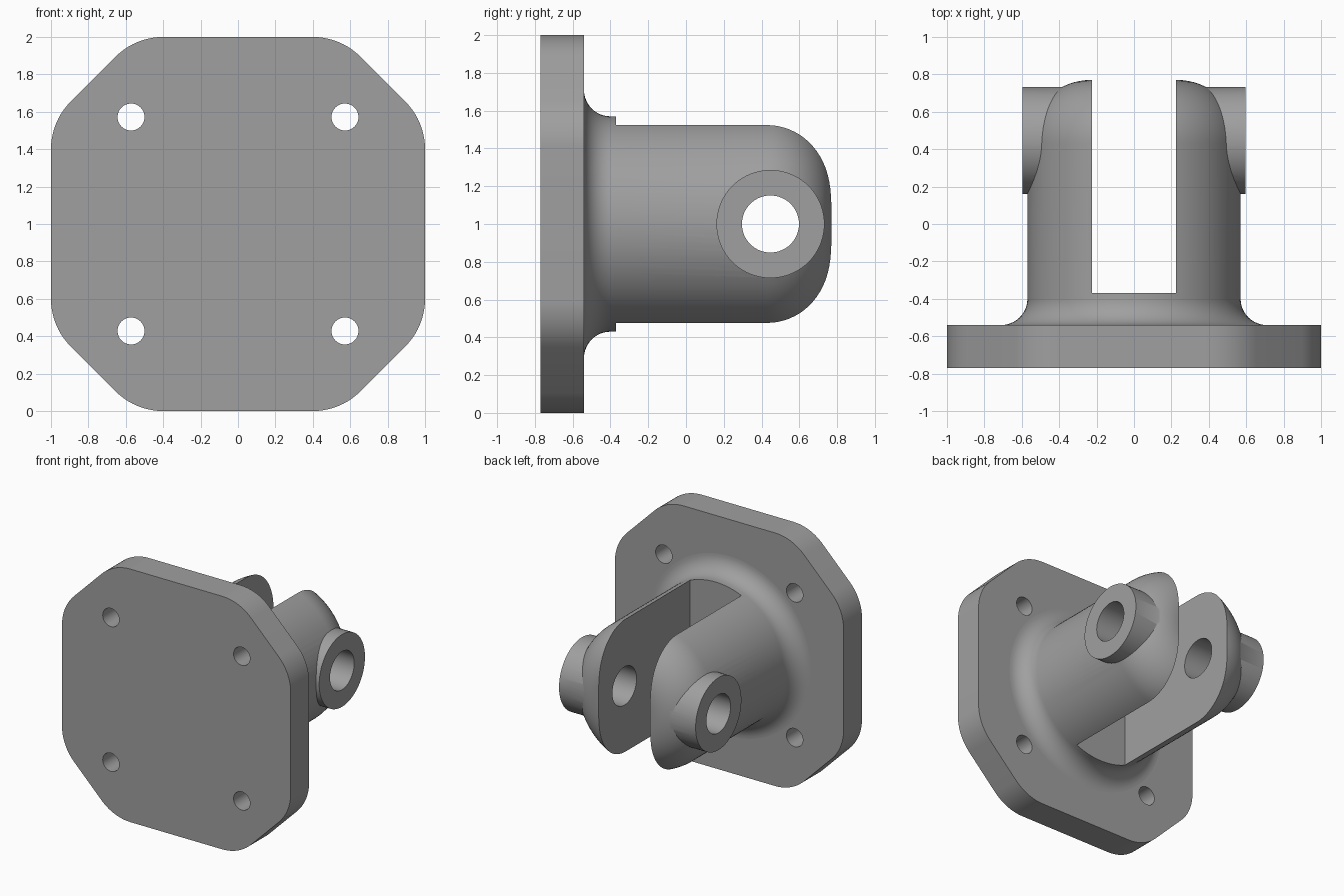
import bpy, bmesh, math
from mathutils import Matrix, Vector

if "Cube" in bpy.data.objects:
    bpy.data.objects.remove(bpy.data.objects["Cube"])

grey = bpy.data.materials.new("steel_grey")
grey.diffuse_color = (0.35, 0.35, 0.35, 1)
grey.use_nodes = True
grey.node_tree.nodes["Principled BSDF"].inputs["Base Color"].default_value = grey.diffuse_color


def make_object(name, bm):
    bmesh.ops.recalc_face_normals(bm, faces=bm.faces)
    mesh = bpy.data.meshes.new(name)
    bm.to_mesh(mesh)
    bm.free()
    mesh.materials.append(grey)
    ob = bpy.data.objects.new(name, mesh)
    bpy.context.collection.objects.link(ob)
    return ob


def cylinder(name, radius, start, end, segments=64):
    """Closed cylinder between two points."""
    a, b = Vector(start), Vector(end)
    bm = bmesh.new()
    turn = (b - a).to_track_quat('Z', 'Y').to_matrix().to_4x4()
    bmesh.ops.create_cone(bm, cap_ends=True, segments=segments, radius1=radius,
                          radius2=radius, depth=(b - a).length,
                          matrix=Matrix.Translation((a + b) / 2) @ turn)
    return make_object(name, bm)


def combine(ob, tool, operation):
    """Apply a boolean and remove the tool object."""
    tool.hide_render = True
    mod = ob.modifiers.new("bool", 'BOOLEAN')
    mod.operation, mod.solver, mod.object = operation, 'EXACT', tool
    bpy.ops.object.select_all(action='DESELECT')
    bpy.context.view_layer.objects.active = ob
    ob.select_set(True)
    bpy.ops.object.modifier_apply(modifier=mod.name)
    bpy.data.objects.remove(tool)


def smooth(ob):
    bpy.ops.object.select_all(action='DESELECT')
    bpy.context.view_layer.objects.active = ob
    ob.select_set(True)
    bpy.ops.object.shade_smooth_by_angle(angle=math.radians(30))


def arc(cx, cy, r, a0, a1, n):
    angles = [math.radians(a0 + (a1 - a0) * i / n) for i in range(n + 1)]
    return [(cx + r * math.cos(a), cy + r * math.sin(a)) for a in angles]


# Flange plate: octagon with rounded corners
quarter = arc(0.64, 0.4, 0.36, 0, 45, 10) + arc(0.4, 0.64, 0.36, 45, 90, 10)
outline = []
for k in range(4):
    c, s = round(math.cos(k * math.pi / 2)), round(math.sin(k * math.pi / 2))
    outline += [(c * x - s * z, s * x + c * z) for x, z in quarter]
bm = bmesh.new()
face = bm.faces.new([bm.verts.new((x, -0.77, 1 + z)) for x, z in outline])
extruded = bmesh.ops.extrude_face_region(bm, geom=[face], use_keep_orig=True)
bmesh.ops.translate(bm, vec=(0, 0.23, 0),
                    verts=[v for v in extruded["geom"] if isinstance(v, bmesh.types.BMVert)])
plate = make_object("flange_plate", bm)

# Bolt holes
for x in (-0.572, 0.572):
    for z in (0.428, 1.572):
        combine(plate, cylinder("hole_cutter", 0.072, (x, -1, z), (x, 0, z), 40), 'DIFFERENCE')
smooth(plate)

# Fork body: turned profile (radius, y) with base fillet and rounded end
profile = ([(0, -0.55), (0.71, -0.55)] + arc(0.71, -0.40, 0.14, 270, 180, 12)
           + arc(0.23, 0.43, 0.34, 0, 90, 18) + [(0, 0.77)])
bm = bmesh.new()
verts = [bm.verts.new((r, y, 1)) for r, y in profile]
edges = [bm.edges.new(pair) for pair in zip(verts, verts[1:])]
bmesh.ops.spin(bm, geom=verts + edges, cent=(0, 0, 1), axis=(0, 1, 0),
               angle=2 * math.pi, steps=96, use_merge=False)
bmesh.ops.remove_doubles(bm, verts=bm.verts, dist=1e-4)
fork = make_object("fork_body", bm)

# Slot between the two fork arms
bm = bmesh.new()
bmesh.ops.create_cube(bm, size=1, matrix=Matrix.Translation((0, 0.315, 1))
                      @ Matrix.Diagonal((0.45, 1.37, 2, 1)))
combine(fork, make_object("slot_cutter", bm), 'DIFFERENCE')

# Pin bosses and the bore through them
for side in (-1, 1):
    boss = cylinder("pin_boss", 0.286, (side * 0.3, 0.447, 1), (side * 0.597, 0.447, 1), 72)
    combine(fork, boss, 'UNION')
combine(fork, cylinder("bore_cutter", 0.151, (-1, 0.447, 1), (1, 0.447, 1)), 'DIFFERENCE')
smooth(fork)
